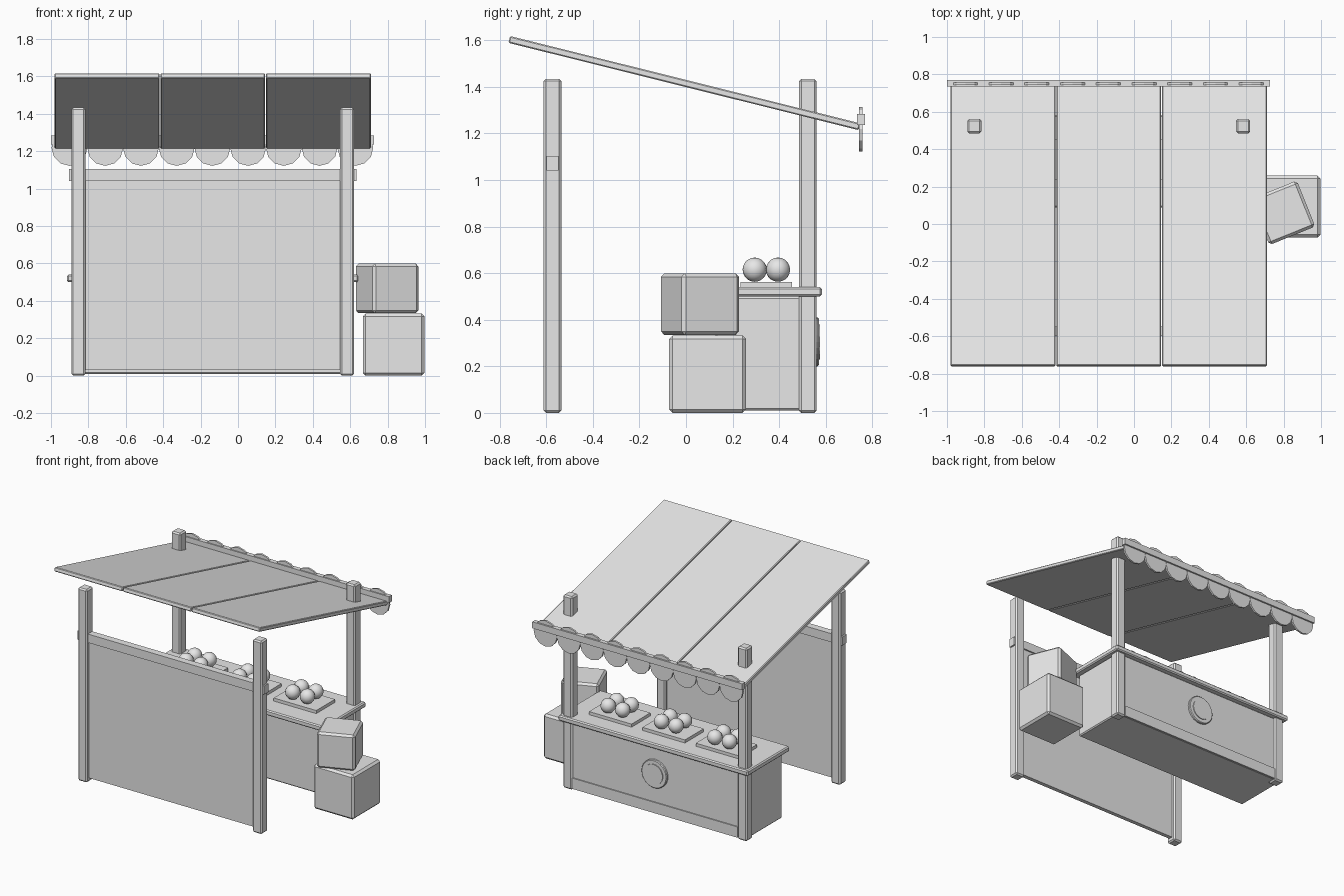
import bpy
from math import radians

if "Cube" in bpy.data.objects:
    bpy.data.objects.remove(bpy.data.objects["Cube"], do_unlink=True)

grey = bpy.data.materials.new("plain_grey")
grey.use_nodes = True
grey.diffuse_color = (0.8, 0.8, 0.8, 1)
grey.node_tree.nodes["Principled BSDF"].inputs["Base Color"].default_value = (0.8, 0.8, 0.8, 1)

MID_X = -0.135   # centre line of the stall


def finish(name, bevel=0):
    ob = bpy.context.object
    ob.name = name
    ob.data.materials.append(grey)
    if bevel:
        mod = ob.modifiers.new("Bevel", "BEVEL")
        mod.width = bevel
        mod.segments = 1
    return ob


def box(name, center, size, bevel=0, rot=(0, 0, 0)):
    bpy.ops.mesh.primitive_cube_add(size=1, location=center)
    ob = bpy.context.object
    ob.scale = size
    bpy.ops.object.transform_apply(location=False, rotation=False, scale=True)
    ob.rotation_euler = rot
    return finish(name, bevel)


def disc(name, center, radius, depth, sides, bevel=0):
    bpy.ops.mesh.primitive_cylinder_add(vertices=sides, radius=radius, depth=depth,
                                        location=center, rotation=(radians(90), 0, 0))
    return finish(name, bevel)


# Corner posts
for side, sx in (("right", -1), ("left", 1)):
    for end, y in (("front", -0.573), ("back", 0.523)):
        box(f"{end}_{side}_post", (MID_X + sx * 0.718, y, 0.717), (0.076, 0.076, 1.434), 0.01)

# Wall panel with its top rail
box("wall_panel", (MID_X, -0.573, 0.54), (1.40, 0.03, 1.02))
box("wall_rail", (MID_X, -0.573, 1.072), (1.535, 0.052, 0.064))

# Sloping roof of three boards
for i in (-1, 0, 1):
    box(f"roof_board_{i + 2}", (MID_X + i * 0.565, -0.007, 1.416), (0.56, 1.55, 0.03),
        0.005, (radians(-14), 0, 0))

# Scalloped valance along the low roof edge
box("valance_rail", (MID_X - 0.002, 0.752, 1.26), (1.726, 0.034, 0.048))
for i in range(-4, 5):
    disc(f"scallop_{i + 5}", (MID_X - 0.002 + i * 0.191, 0.75, 1.218), 0.096, 0.014, 12)

# Counter
box("counter_body", (MID_X, 0.338, 0.255), (1.49, 0.424, 0.49), 0.008)
box("counter_top", (MID_X, 0.336, 0.52), (1.56, 0.494, 0.04), 0.008)
box("counter_skirting", (MID_X, 0.552, 0.05), (1.36, 0.012, 0.08))
disc("medallion_rim", (MID_X, 0.559, 0.305), 0.105, 0.022, 24, 0.005)
disc("medallion_centre", (MID_X, 0.565, 0.305), 0.075, 0.022, 24)

# Trays of fruit
for t in (-1, 0, 1):
    x = MID_X + t * 0.439
    box(f"tray_{t + 2}", (x, 0.345, 0.551), (0.35, 0.22, 0.024))
    for dx in (-0.06, 0.06):
        for dy in (-0.05, 0.05):
            bpy.ops.mesh.primitive_uv_sphere_add(segments=16, ring_count=10, radius=0.052,
                                                 location=(x + dx, 0.345 + dy, 0.615))
            bpy.ops.object.shade_smooth()
            finish("fruit")

# Stacked crates beside the stall
box("lower_crate", (0.832, 0.093, 0.166), (0.33, 0.33, 0.332), 0.015)
box("upper_crate", (0.797, 0.06, 0.467), (0.265, 0.265, 0.265), 0.015, (0, 0, radians(22)))
